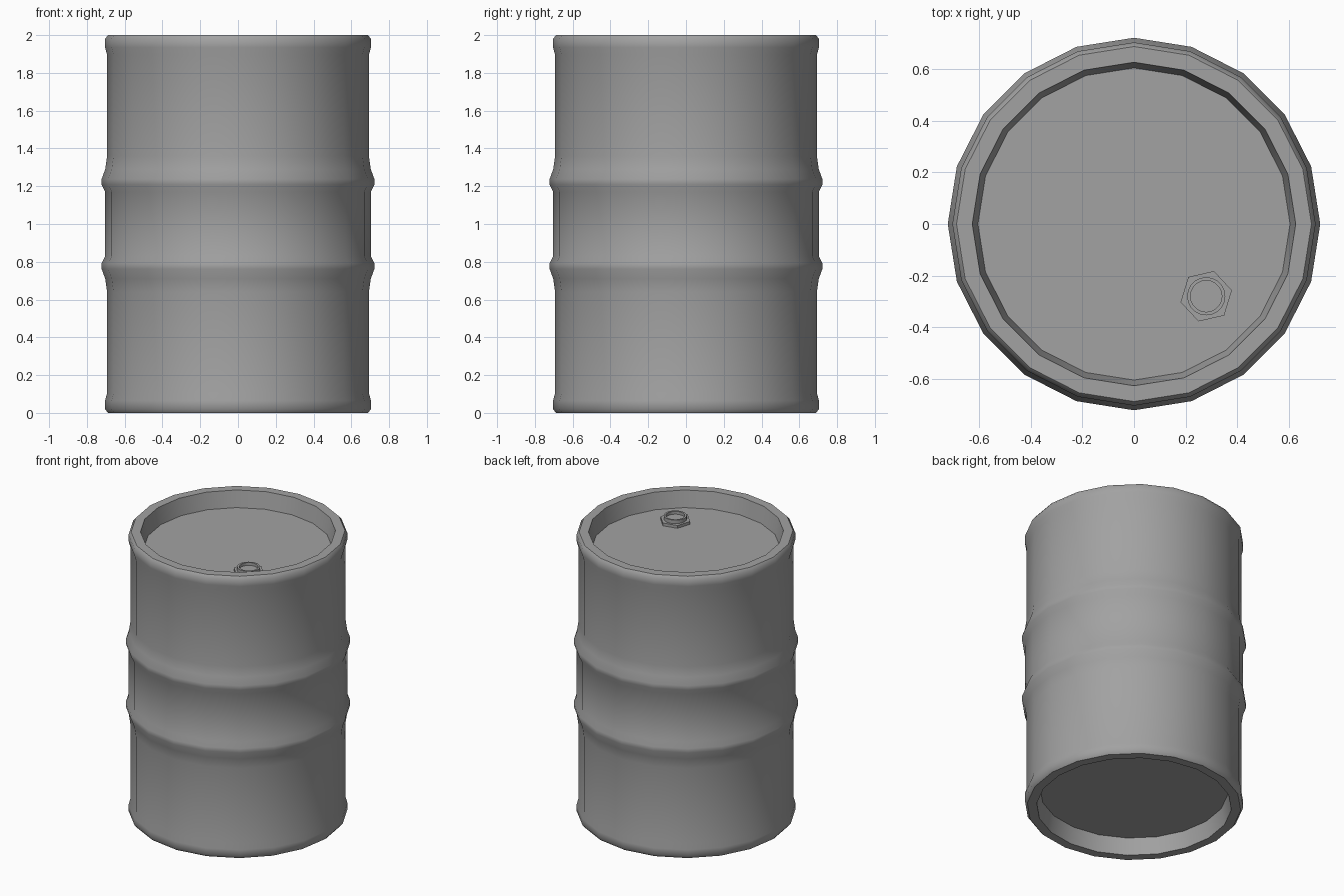
import bpy
import math

cube = bpy.data.objects.get("Cube")
if cube:
    bpy.data.objects.remove(cube, do_unlink=True)

steel = bpy.data.materials.new("grey_steel")
steel.use_nodes = True
GREY = (0.36, 0.36, 0.36, 1)
steel.diffuse_color = GREY
steel.node_tree.nodes["Principled BSDF"].inputs["Base Color"].default_value = GREY


def lathe(name, profile, sides, turn=0.0, location=(0, 0, 0)):
    """Spin a (radius, height) profile round z and cap both ends."""
    verts, faces = [], []
    for r, z in profile:
        for i in range(sides):
            a = turn + math.tau * i / sides
            verts.append((r * math.cos(a), r * math.sin(a), z))
    for k in range(len(profile) - 1):
        for i in range(sides):
            j = (i + 1) % sides
            a, b = k * sides, (k + 1) * sides
            faces.append((a + i, a + j, b + j, b + i))
    faces.append(tuple(reversed(range(sides))))
    top = (len(profile) - 1) * sides
    faces.append(tuple(range(top, top + sides)))
    mesh = bpy.data.meshes.new(name)
    mesh.from_pydata(verts, [], faces)
    mesh.materials.append(steel)
    obj = bpy.data.objects.new(name, mesh)
    obj.location = location
    bpy.context.collection.objects.link(obj)
    bpy.ops.object.select_all(action="DESELECT")
    obj.select_set(True)
    bpy.context.view_layer.objects.active = obj
    bpy.ops.object.shade_smooth_by_angle(angle=math.radians(40))
    return obj


# Drum shell: upper half from the middle to the sunken lid, mirrored below
LID = 1.885
upper = [
    (0.703, 1.17), (0.722, 1.208), (0.722, 1.238),      # rolling hoop
    (0.703, 1.29), (0.693, 1.36),
    (0.693, 1.895), (0.704, 1.935), (0.704, 1.98),      # rim bead
    (0.688, 2.0), (0.627, 2.0), (0.605, LID),           # lip and recess
]
lower = [(r, 2 - z) for r, z in reversed(upper)]
lathe("drum_shell", lower + upper, 20)

# Bung on the lid: hexagonal flange and a hollow round cap
spot = (0.28, -0.28, LID)
lathe("bung_flange", [(0.102, -0.005), (0.102, 0.02)], 6, math.radians(13), spot)
lathe("bung_cap", [(0.074, 0), (0.074, 0.045), (0.061, 0.045), (0.061, 0.025)],
      20, 0, spot)
